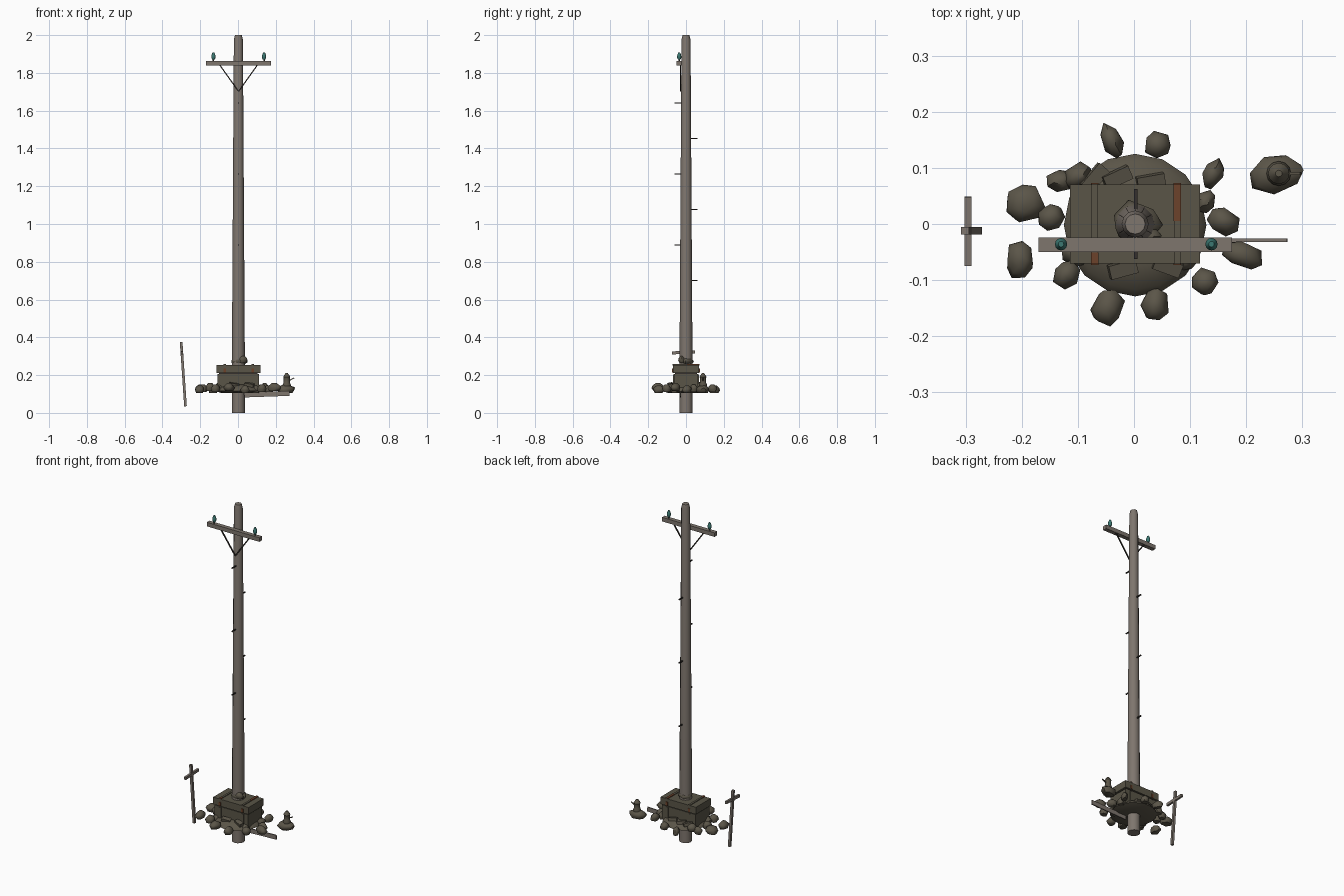
import bpy, bmesh, math, random
from mathutils import Vector

if "Cube" in bpy.data.objects:
    bpy.data.objects.remove(bpy.data.objects["Cube"], do_unlink=True)
random.seed(7)


def material(name, colour):
    m = bpy.data.materials.new(name)
    m.use_nodes = True
    m.diffuse_color = (*colour, 1)
    m.node_tree.nodes["Principled BSDF"].inputs["Base Color"].default_value = (*colour, 1)
    return m


WOOD = material("weathered wood", (0.21, 0.18, 0.155))
STONE = material("dusty stone", (0.105, 0.092, 0.066))
CRATE = material("old crate wood", (0.1, 0.09, 0.063))
IRON = material("dark iron", (0.035, 0.03, 0.026))
RUST = material("rust", (0.15, 0.055, 0.024))
GLASS = material("teal glass", (0.045, 0.19, 0.17))


def finish(bm, name, mat, smooth=False):
    bmesh.ops.recalc_face_normals(bm, faces=bm.faces)
    me = bpy.data.meshes.new(name)
    bm.to_mesh(me)
    bm.free()
    me.materials.append(mat)
    ob = bpy.data.objects.new(name, me)
    bpy.context.collection.objects.link(ob)
    if smooth:
        bpy.ops.object.select_all(action='DESELECT')
        ob.select_set(True)
        bpy.context.view_layer.objects.active = ob
        bpy.ops.object.shade_smooth_by_angle(angle=math.radians(50))
    return ob


def box(name, centre, size, mat, turn=(0, 0, 0)):
    bm = bmesh.new()
    bmesh.ops.create_cube(bm, size=1)
    bmesh.ops.scale(bm, vec=size, verts=bm.verts)
    ob = finish(bm, name, mat)
    ob.location = centre
    ob.rotation_euler = turn
    return ob


def bar(name, a, b, width, depth, mat):
    """Rectangular bar between two points."""
    a, b = Vector(a), Vector(b)
    ob = box(name, (a + b) / 2, (width, depth, (b - a).length), mat)
    ob.rotation_euler = (b - a).to_track_quat('Z', 'Y').to_euler()
    return ob


def lathe(name, centre, profile, sides, mat):
    """Closed turned shape from (radius, height) pairs."""
    bm = bmesh.new()
    rings = [[bm.verts.new((r * math.cos(math.tau * i / sides),
                            r * math.sin(math.tau * i / sides), z))
              for i in range(sides)] for r, z in profile]
    for lo, hi in zip(rings, rings[1:]):
        for i in range(sides):
            j = (i + 1) % sides
            bm.faces.new((lo[i], lo[j], hi[j], hi[i]))
    bm.faces.new(rings[0])
    bm.faces.new(rings[-1])
    ob = finish(bm, name, mat, True)
    ob.location = centre
    return ob


def stone(name, centre, size, turn=0):
    """Chunky rock: hull of jittered rings."""
    bm = bmesh.new()
    for z, r, n in ((-1, .75, 6), (-.25, 1, 7), (.35, .92, 7), (1, .42, 5)):
        for i in range(n):
            a = math.tau * (i + random.uniform(-.25, .25)) / n
            k = r * random.uniform(.85, 1.08)
            bm.verts.new((k * math.cos(a) * size[0], k * math.sin(a) * size[1], z * size[2]))
    hull = bmesh.ops.convex_hull(bm, input=bm.verts)
    bmesh.ops.delete(bm, geom=list(set(hull["geom_interior"])), context='VERTS')
    ob = finish(bm, name, STONE, True)
    ob.location = centre
    ob.rotation_euler.z = math.radians(turn)
    return ob


# Pole, with climbing spikes on alternating sides
lathe("pole", (0.002, 0, 0), [(.035, 0), (.0345, .25), (.024, 1.975), (.018, 2)], 12, WOOD)
for i in range(6):
    side = -1 if i % 2 == 0 else 1
    z = 1.64 - i * .188
    bar("climbing_spike", (.003, side * .015, z), (.003, side * .062, z), .006, .006, IRON)

# Crossarm, braces and insulators
box("crossarm", (.002, -.037, 1.85), (.345, .025, .024), WOOD)
for s in (-1, 1):
    bar("brace", (.003, -.03, 1.702), (.003 + s * .1, -.03, 1.842), .006, .006, IRON)
    x = .004 + s * .134
    lathe("insulator_pin", (x, -.036, 1.86), [(.004, 0), (.004, .018)], 8, IRON)
    lathe("insulator", (x, -.036, 1.87),
          [(.006, 0), (.011, .01), (.011, .02), (.008, .03), (.005, .038)], 12, GLASS)

# Crate around the foot of the pole
box("crate_body", (.002, 0, .163), (.22, .128, .087), CRATE)
box("crate_gap", (.002, 0, .209), (.205, .118, .012), IRON)
box("crate_lid", (.002, 0, .233), (.232, .14, .042), CRATE)
for x in (-.07, .077):
    box("lid_strap", (x, 0, .255), (.012, .142, .006), CRATE)
    for s in (-1, 1):
        box("side_strap", (x, s * .0655, .163), (.012, .005, .08), CRATE)
box("rust_strap_right", (.077, .038, .256), (.013, .066, .006), RUST)
box("rust_strap_left", (-.07, -.061, .256), (.013, .02, .006), RUST)
for x in (-.07, .077):
    box("rust_clasp", (x, -.071, .225), (.013, .004, .022), RUST)
    box("rust_clasp_back", (x, .071, .225), (.013, .004, .022), RUST)
stone("stone_on_crate", (.004, 0, .275), (.046, .042, .02))
stone("small_stone_on_crate", (.024, -.022, .283), (.026, .018, .018))

# Rubble mound with loose slabs
lathe("mound", (.002, -.002, .105), [(.09, 0), (.127, .012), (.115, .03), (.07, .045)], 16, STONE)
for x, y, t in ((-.03, .083, 25), (.03, .075, 10), (-.07, .082, 50), (.06, -.075, -20),
                (-.02, -.08, 15)):
    box("rubble_slab", (x, y, .148), (.05, .025, .018), STONE, (.2, .15, math.radians(t)))

# Ring of stones: x, y, half length, half width, turn
ring = ((-.04, .15, .034, .02, 115), (.042, .142, .025, .024, 0), (.141, .09, .028, .019, 70),
        (-.132, .077, .027, .02, 0), (-.195, .037, .038, .036, 0), (-.148, .012, .028, .026, 0),
        (-.203, -.064, .036, .026, 90), (-.12, -.09, .028, .024, 60), (-.047, -.147, .036, .028, 70),
        (.038, -.145, .031, .025, 80), (.127, -.103, .027, .025, 0), (.193, -.055, .039, .025, -20),
        (.16, .005, .03, .024, -30), (.125, .04, .025, .02, 20), (-.1, .085, .028, .022, 40),
        (.09, -.06, .03, .025, 0), (-.1, -.05, .03, .026, 0))
for i, (x, y, a, b, t) in enumerate(ring):
    stone("ring_stone", (x, y, .125 + .006 * (i % 3)), (a, b, .02), t)

# Bottle lantern standing on its own rock
stone("lantern_rock", (.254, .09, .126), (.054, .036, .022), 15)
lathe("lantern", (.258, .09, .14),
      [(.02, 0), (.022, .008), (.017, .02), (.016, .045), (.019, .05), (.013, .06), (.006, .07)],
      12, STONE)
bar("lantern_spout", (.265, .09, .168), (.297, .09, .185), .005, .005, STONE)

# Half-buried board on edge
box("buried_board", (.153, -.029, .099), (.24, .006, .026), WOOD, (0, math.radians(-2), 0))

# Leaning marker cross
bar("marker_post", (-.278, -.012, .035), (-.301, -.012, .375), .014, .014, WOOD)
box("marker_arm", (-.296, -.013, .32), (.012, .123, .016), WOOD, (.04, 0, 0))
